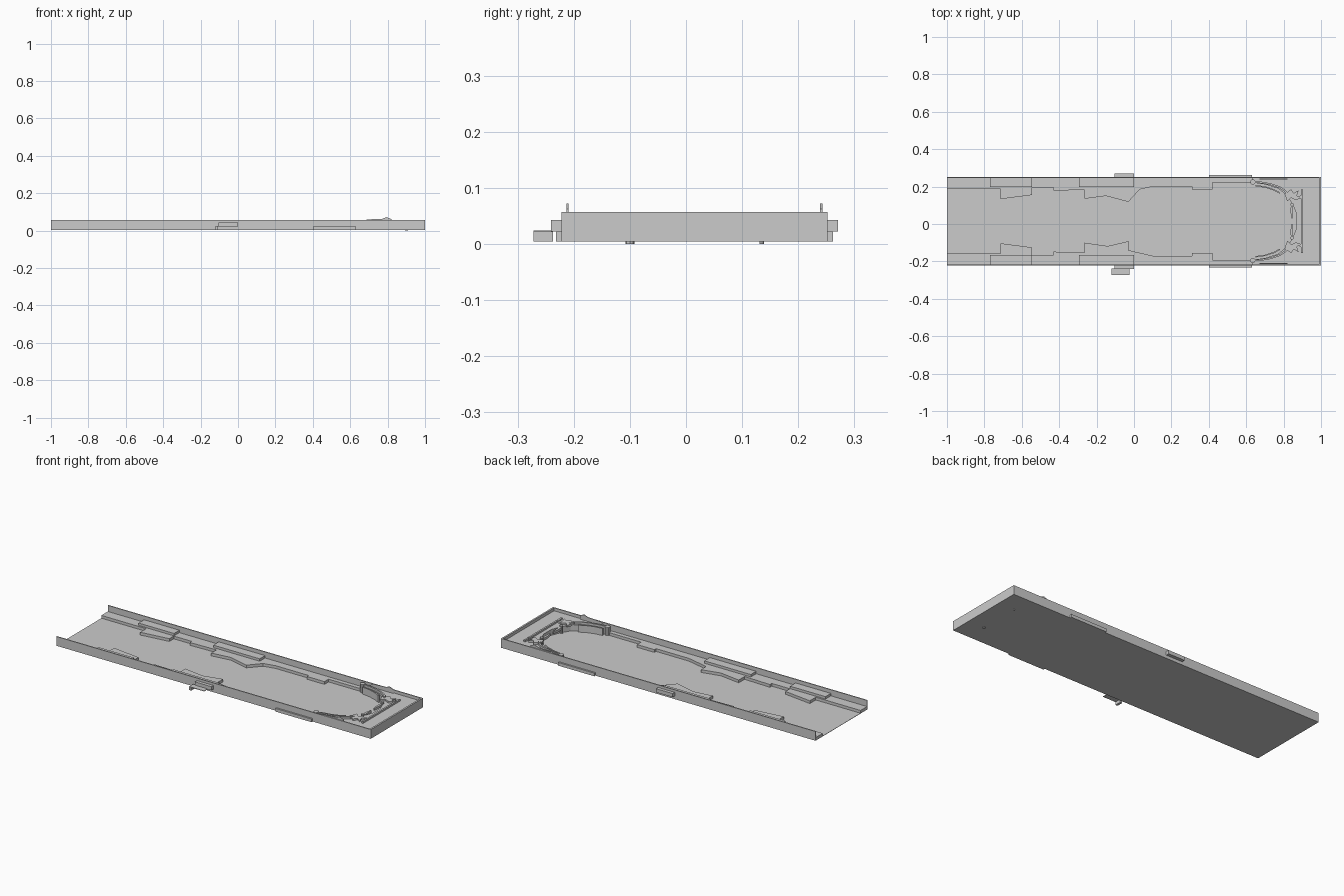
import bpy, bmesh, math
from mathutils import Vector

if "Cube" in bpy.data.objects:
    bpy.data.objects.remove(bpy.data.objects["Cube"])

CY = 0.015                     # symmetry plane of the tray
Y0, Y1 = -0.222, 0.252         # outer side faces
BASE, TOP = 0.004, 0.057


def finish(name, bm):
    bmesh.ops.recalc_face_normals(bm, faces=bm.faces)
    me = bpy.data.meshes.new(name)
    bm.to_mesh(me)
    bm.free()
    ob = bpy.data.objects.new(name, me)
    bpy.context.collection.objects.link(ob)
    return ob


def prism(name, pts, z0, z1):
    bm = bmesh.new()
    f = bm.faces.new([bm.verts.new((x, y, z0)) for x, y in pts])
    r = bmesh.ops.extrude_face_region(bm, geom=[f])
    for v in r["geom"]:
        if isinstance(v, bmesh.types.BMVert):
            v.co.z = z1
    return finish(name, bm)


def box(name, x0, x1, y0, y1, z0, z1):
    return prism(name, [(x0, y0), (x1, y0), (x1, y1), (x0, y1)], z0, z1)


def flip(pts):
    return [(x, 2 * CY - y) for x, y in pts]


def pair(name, pts, z0, z1):
    prism("back_" + name, pts, z0, z1)
    prism("front_" + name, flip(pts), z0, z1)


def disc(name, x, y, r, z0, z1, n=10):
    prism(name, [(x + r * math.cos(math.tau * i / n), y + r * math.sin(math.tau * i / n))
                 for i in range(n)], z0, z1)


def ribbon(path, w):
    """Outline of a constant-width strip that follows a path."""
    left, right = [], []
    for i, p in enumerate(path):
        a, b = Vector(path[max(i - 1, 0)]), Vector(path[min(i + 1, len(path) - 1)])
        t = (b - a).normalized()
        n = Vector((-t.y, t.x)) * w / 2
        left.append(tuple(Vector(p) + n))
        right.append(tuple(Vector(p) - n))
    return left + right[::-1]


# Tray: floor, two side walls, closed end
box("tray_floor", -1, 1, Y0, Y1, BASE, BASE + 0.002)
box("front_wall", -1, 1, Y0, Y0 + 0.006, BASE, TOP)
box("back_wall", -1, 1, Y1 - 0.006, Y1, BASE, TOP)
box("end_wall", 0.99, 1, Y0, Y1, BASE, TOP)

# Stepped lower ledges; the middle bulge differs between sides
start = [(-1, .187), (-.715, .187), (-.715, .133), (-.545, .155), (-.545, .195),
         (-.43, .195), (-.43, .178), (-.265, .183)]
end = [(.1, .2), (.31, .2), (.31, .185), (.42, .185), (.42, .222), (.63, .222),
       (.63, .247), (-1, .247)]
prism("back_ledge", start + [(-.265, .135), (-.15, .15), (-.03, .118), (.03, .185)] + end,
      BASE, 0.022)
prism("front_ledge", flip(start + [(-.265, .13), (-.14, .148), (-.03, .122), (-.03, .17)] + end),
      BASE, 0.022)

# Raised blocks standing on the ledges
for i, (a, b) in enumerate([(-.77, -.545), (-.295, 0)]):
    pair(f"raised_block_{i}", [(a, .197), (b, .197), (b, .247), (a, .247)], 0.02, 0.036)

# End deck with an arched inner edge
arch = [(.63, .222), (.70, .212), (.77, .19), (.82, .15), (.85, .10), (.87, .05)]
prism("end_deck", arch + flip(arch)[::-1] + [(.63, Y0 + .004), (.992, Y0 + .004),
      (.992, Y1 - .004), (.63, Y1 - .004)], BASE, 0.040)

# Curved guide rails, posts, levers and small plates around the arch
outer = [(.64, .225), (.68, .222), (.73, .213), (.78, .196), (.81, .175), (.825, .15)]
inner = [(.65, .205), (.70, .198), (.75, .182), (.78, .165)]
pair("outer_rail", ribbon(outer, .009), .038, .052)
pair("inner_rail", ribbon(inner, .007), BASE, .046)
pair("lever", [(.84, .105), (.851, .1), (.848, .03), (.842, .03), (.836, .07)], .028, .042)
pair("bracket", [(.805, .16), (.84, .185), (.855, .165), (.88, .18), (.87, .15),
                 (.90, .14), (.865, .128), (.84, .14), (.82, .12)], .038, .050)
for side, s in (("back", 1), ("front", -1)):
    for i, (x, dy, r, h) in enumerate([(.635, .21, .014, .054), (.845, .09, .009, .05),
                                       (.892, .13, .008, .053), (.815, .15, .009, .055)]):
        disc(f"{side}_post_{i}", x, CY + s * dy, r, BASE, h)
    # Thin fin rising above the side wall
    prof = [(.66, .04), (.69, .060), (.77, .063), (.795, .072), (.82, .062), (.82, .04)]
    fin = prism(f"{side}_fin", prof, -.002, .002)
    fin.rotation_euler.x = math.pi / 2
    fin.location.y = CY + s * .226

# Cross bar near the closed end, and the pins beneath it
box("cross_bar", .893, .903, CY - .17, CY + .17, .038, .050)
disc("front_pin", .9, -.1, .008, 0, BASE, 8)
disc("back_pin", .9, .135, .004, 0, BASE, 8)

# Outer side fittings
pair("long_strip", [(.4, Y1), (.63, Y1), (.63, .262), (.4, .262)], BASE, .022)
pair("side_fitting", [(-.105, Y1), (0, Y1), (0, .271), (-.105, .271)], .022, .043)
box("front_step_plate", -.11, -.025, -.272, -.237, .021, .024)
box("front_step_leg", -.12, -.107, -.272, -.237, BASE, .024)
